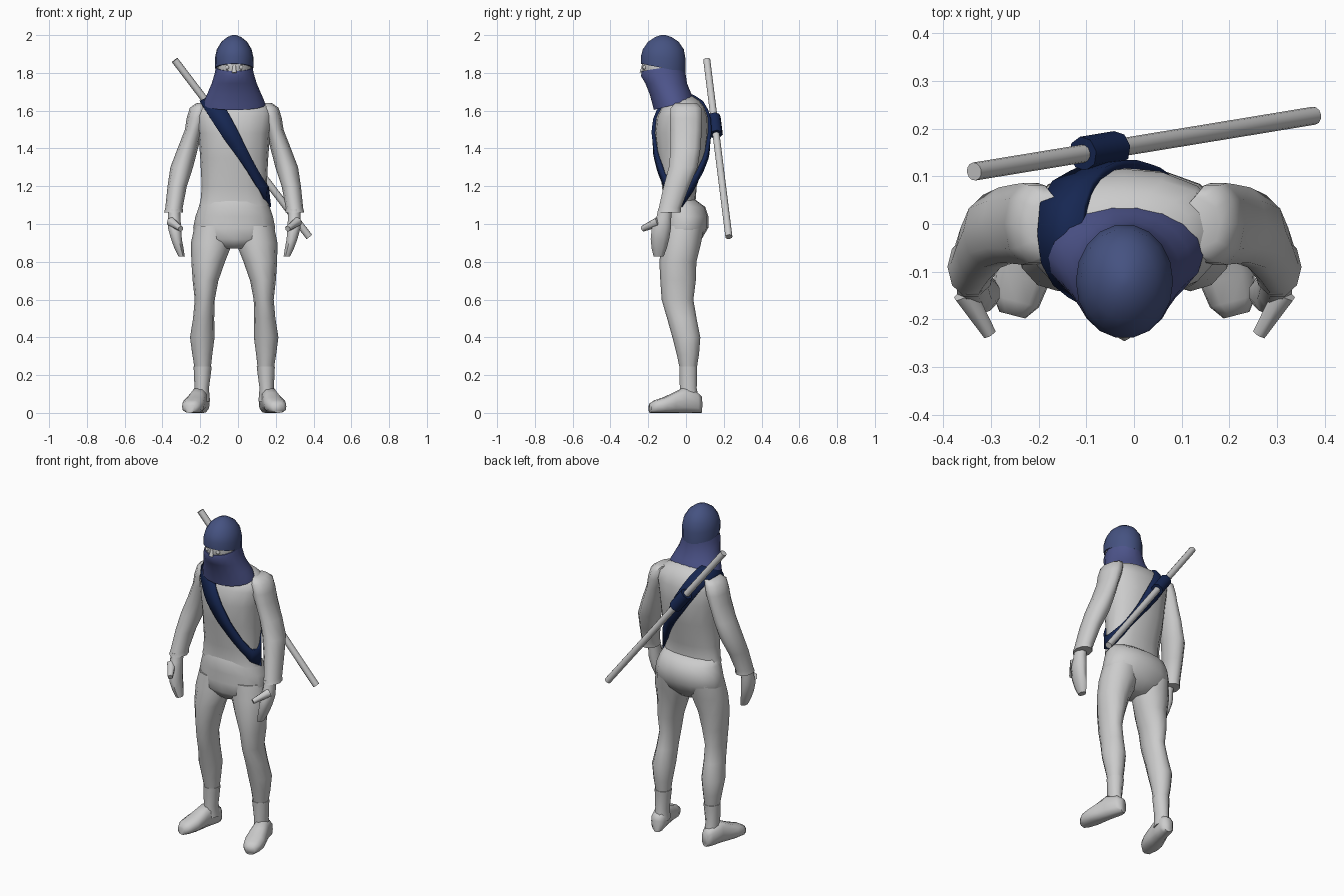
import bpy, bmesh
from math import sin, cos, pi, radians
from mathutils import Vector, Matrix
from mathutils.bvhtree import BVHTree

CX = -0.02  # the body's plane of symmetry


def material(name, rgb):
    m = bpy.data.materials.new(name)
    m.diffuse_color = (*rgb, 1)
    return m


HOOD = material("hood_cloth", (0.06, 0.085, 0.22))
SCARF = material("scarf_cloth", (0.075, 0.09, 0.26))
NAVY = material("strap_cloth", (0.008, 0.02, 0.085))


def finish(name, bm, mat=None, mirror=False, x=CX, angle=60):
    bmesh.ops.recalc_face_normals(bm, faces=bm.faces[:])
    me = bpy.data.meshes.new(name)
    bm.to_mesh(me)
    bm.free()
    ob = bpy.data.objects.new(name, me)
    bpy.context.collection.objects.link(ob)
    ob.location.x = x
    if mat:
        me.materials.append(mat)
    bpy.ops.object.select_all(action='DESELECT')
    ob.select_set(True)
    bpy.context.view_layer.objects.active = ob
    bpy.ops.object.shade_smooth_by_angle(angle=radians(angle))
    if mirror:
        ob.modifiers.new("Mirror", 'MIRROR').use_mirror_merge = False
    return ob


def loft(name, rings, n=12, power=2.0, mat=None, mirror=False, matrix=None):
    """Skin rings of (x, y, z, half width, half depth[, tilt])."""
    bm = bmesh.new()
    loops = []
    for x, y, z, rx, ry, *tilt in rings:
        loop = []
        for i in range(n):
            a = 2 * pi * (i + 0.5) / n if n == 8 else 2 * pi * i / n
            c, s = cos(a), sin(a)
            k = (abs(c) ** power + abs(s) ** power) ** (-1 / power)
            dy = ry * s * k
            loop.append(bm.verts.new((x + rx * c * k, y + dy, z + (tilt[0] * dy if tilt else 0))))
        loops.append(loop)
    for p, q in zip(loops, loops[1:]):
        for i in range(n):
            j = (i + 1) % n
            bm.faces.new((p[i], p[j], q[j], q[i]))
    bm.faces.new(loops[0])
    bm.faces.new(loops[-1])
    if matrix:
        bm.transform(matrix)
    return finish(name, bm, mat, mirror)


def rod(name, a, b, r1, r2, n, mat=None, mirror=False, x=0.0):
    a, b = Vector(a), Vector(b)
    d = b - a
    bm = bmesh.new()
    bmesh.ops.create_cone(bm, cap_ends=True, segments=n, radius1=r1, radius2=r2, depth=d.length)
    bm.transform(Matrix.Translation((a + b) / 2) @ d.to_track_quat('Z', 'Y').to_matrix().to_4x4())
    return finish(name, bm, mat, mirror, x)


# Shirt body
torso = loft("torso", [
    (0, -0.035, 1.095, 0.186, 0.088), (0, -0.035, 1.125, 0.178, 0.086),
    (0, -0.035, 1.20, 0.172, 0.092), (0, -0.025, 1.35, 0.18, 0.127),
    (0, -0.024, 1.48, 0.19, 0.142), (0, -0.02, 1.57, 0.207, 0.135),
    (0, -0.015, 1.62, 0.20, 0.112), (0, -0.015, 1.655, 0.14, 0.085),
    (0, -0.03, 1.68, 0.08, 0.06)], 16, 2.3)

# Sleeves
loft("sleeve", [
    (0.16, 0, 1.64, 0.04, 0.06), (0.183, 0, 1.615, 0.052, 0.085),
    (0.197, 0, 1.56, 0.055, 0.09), (0.214, 0, 1.50, 0.047, 0.088),
    (0.246, -0.002, 1.40, 0.054, 0.083), (0.278, -0.015, 1.30, 0.060, 0.08),
    (0.302, -0.05, 1.20, 0.051, 0.072), (0.319, -0.085, 1.085, 0.046, 0.062),
    (0.321, -0.09, 1.06, 0.050, 0.065)], 10, mirror=True)

# Hands with thumbs
loft("hand", [
    (0.318, -0.11, 1.08, 0.034, 0.04), (0.318, -0.118, 1.03, 0.036, 0.043),
    (0.316, -0.13, 0.98, 0.038, 0.055), (0.306, -0.138, 0.92, 0.031, 0.053),
    (0.292, -0.142, 0.87, 0.026, 0.043), (0.278, -0.145, 0.827, 0.018, 0.028)],
    8, mirror=True)
rod("thumb", (0.335, -0.145, 1.012), (0.283, -0.23, 0.975), 0.027, 0.016, 6, mirror=True, x=CX)

# Trousers: seat and legs
loft("trouser_seat", [
    (0, -0.035, 1.13, 0.172, 0.083), (0, -0.016, 1.09, 0.188, 0.118),
    (0, -0.007, 1.04, 0.205, 0.126), (0, -0.008, 0.98, 0.217, 0.126),
    (0, -0.025, 0.92, 0.20, 0.108), (0, -0.03, 0.87, 0.07, 0.07)], 16, 2.2)
loft("trouser_leg", [
    (0.11, -0.012, 0.99, 0.10, 0.11), (0.119, -0.025, 0.90, 0.11, 0.105),
    (0.138, -0.043, 0.80, 0.089, 0.098), (0.152, -0.042, 0.70, 0.068, 0.094),
    (0.156, -0.045, 0.60, 0.053, 0.084), (0.162, -0.022, 0.50, 0.056, 0.078),
    (0.169, 0.002, 0.40, 0.065, 0.074), (0.169, 0.01, 0.31, 0.053, 0.059),
    (0.167, 0.012, 0.23, 0.042, 0.044)], 12, mirror=True)

# Boots: shaft and outward-turned foot
loft("boot_shaft", [
    (0.167, 0.012, 0.245, 0.048, 0.05), (0.168, 0.012, 0.22, 0.046, 0.049),
    (0.172, 0.012, 0.13, 0.038, 0.047), (0.17, 0.018, 0.06, 0.042, 0.055)], 10, mirror=True)
foot = Matrix(((0.968, 0, 0.25, 0.165), (0.25, 0, -0.968, 0.08), (0, 1, 0, 0), (0, 0, 0, 1)))
loft("boot_foot", [
    (0, 0.045, 0.0, 0.025, 0.045), (0, 0.055, 0.025, 0.042, 0.055),
    (0, 0.066, 0.10, 0.045, 0.066), (0, 0.054, 0.15, 0.052, 0.054),
    (0, 0.042, 0.20, 0.058, 0.042), (0, 0.034, 0.25, 0.05, 0.034),
    (0, 0.025, 0.28, 0.028, 0.025)], 12, 3.0, mirror=True, matrix=foot)

# Head with eyes and nose in the face slot
loft("head", [
    (0, -0.10, 1.68, 0.06, 0.06), (0, -0.12, 1.76, 0.085, 0.10),
    (0, -0.12, 1.82, 0.092, 0.112), (0, -0.12, 1.88, 0.092, 0.112),
    (0, -0.12, 1.94, 0.06, 0.075)], 16)
rod("nose", (0, -0.222, 1.85), (0, -0.232, 1.80), 0.008, 0.014, 6, x=CX)
bm = bmesh.new()
bmesh.ops.create_uvsphere(bm, u_segments=10, v_segments=6, radius=0.012)
bm.transform(Matrix.Translation((0.036, -0.218, 1.829)))
finish("eye", bm, mirror=True)

# Hood cap, and the mask running down into a scarf
loft("hood", [
    (0, -0.12, 1.825, 0.101, 0.119, -0.2), (0, -0.12, 1.88, 0.102, 0.12, -0.08),
    (0, -0.12, 1.925, 0.092, 0.11), (0, -0.12, 1.965, 0.068, 0.082),
    (0, -0.12, 1.99, 0.036, 0.044), (0, -0.12, 2.0, 0.01, 0.012)], 18, mat=HOOD)
loft("mask_scarf", [
    (0, -0.065, 1.63, 0.165, 0.107, 0.25), (0, -0.072, 1.655, 0.158, 0.107, 0.2),
    (0, -0.085, 1.695, 0.14, 0.108, 0.1), (0, -0.105, 1.745, 0.119, 0.112),
    (0, -0.121, 1.795, 0.104, 0.119, 0.1), (0, -0.119, 1.828, 0.097, 0.117, 0.16)],
    18, mat=SCARF)

# Shoulder strap: a ribbon laid on the torso in a slanted plane
bvh = BVHTree.FromPolygons([v.co.copy() for v in torso.data.vertices],
                           [tuple(p.vertices) for p in torso.data.polygons])
top, low = Vector((-0.13, -0.02, 1.66)), Vector((0.17, -0.02, 1.16))
mid, u = (top + low) / 2, (low - top).normalized()
across = Vector((-u.z, 0, u.x))
bm = bmesh.new()
pairs = []
for i in range(32):
    a = 2 * pi * i / 32
    d = u * cos(a) + Vector((0, 1, 0)) * sin(a)
    w = 0.036 - 0.014 * cos(a)
    pair = []
    for side in (-1, 1):
        o = mid + across * side * w
        hit = bvh.ray_cast(o, d)[0] or o + d * 0.15
        pair.append(bm.verts.new(hit + d * 0.01))
    pairs.append(pair)
for p, q in zip(pairs, pairs[1:] + pairs[:1]):
    bm.faces.new((p[0], p[1], q[1], q[0]))
strap = finish("strap", bm, NAVY)
solid = strap.modifiers.new("Thickness", 'SOLIDIFY')
solid.thickness, solid.offset = 0.02, 0

# Scabbard on the back and the cloth loop that holds it
a, b = Vector((-0.335, 0.11, 1.868)), Vector((0.377, 0.227, 0.932))
rod("scabbard", a, b, 0.019, 0.019, 12)
rod("scabbard_loop", a.lerp(b, 0.32), a.lerp(b, 0.42), 0.036, 0.036, 8, NAVY)
